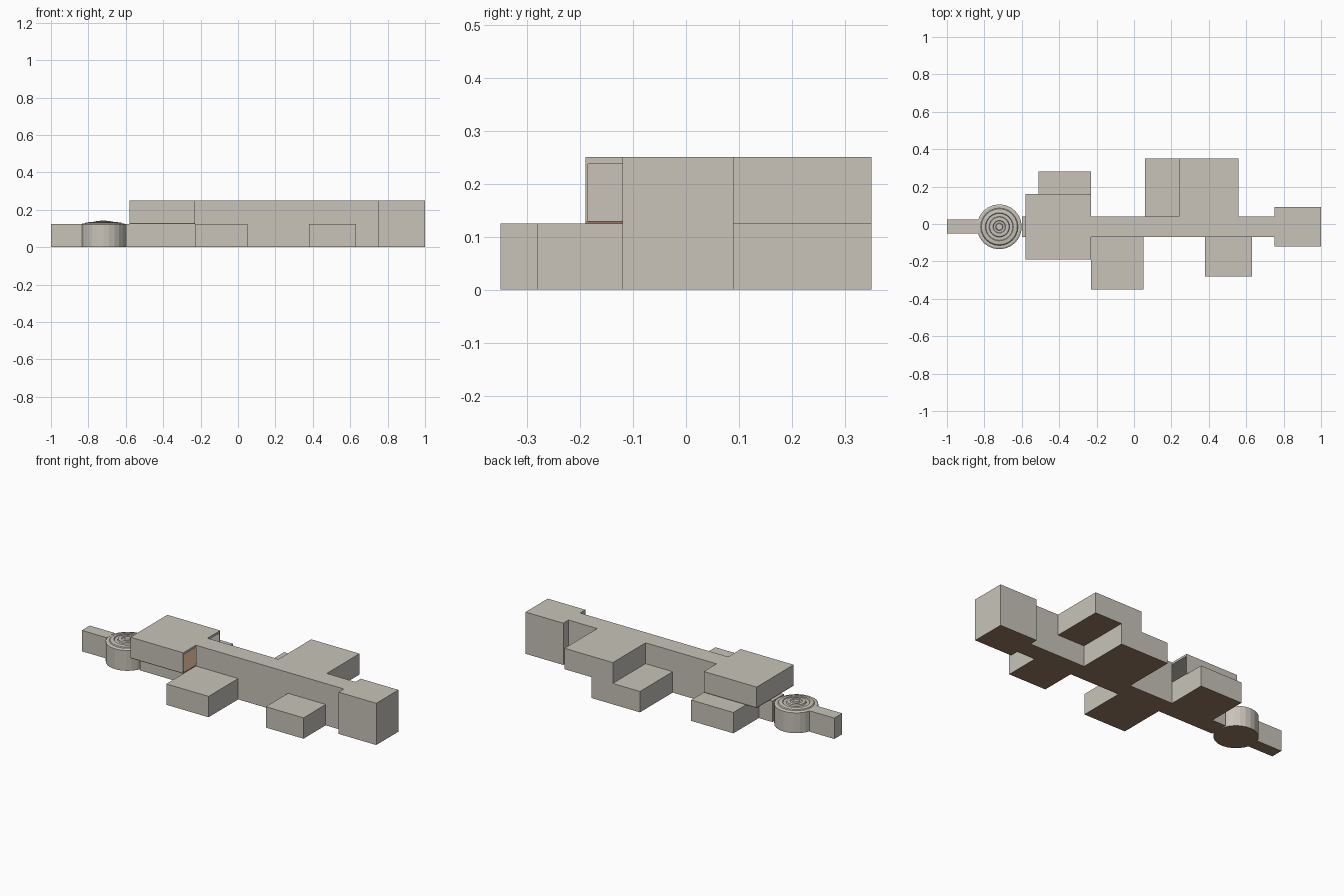
import bpy, bmesh, math
from mathutils import Vector

old = bpy.data.objects.get("Cube")
if old:
    bpy.data.objects.remove(old, do_unlink=True)


def material(name, rgb):
    m = bpy.data.materials.new(name)
    m.use_nodes = True
    colour = (*rgb, 1)
    m.diffuse_color = colour
    m.node_tree.nodes["Principled BSDF"].inputs["Base Color"].default_value = colour
    return m


hull = material("warm grey hull", (0.58, 0.55, 0.49))
under = material("brown underside", (0.31, 0.20, 0.13))


def finish(name, bm, paint_bottom=True):
    """Make an object; faces that point down take the underside colour."""
    bmesh.ops.recalc_face_normals(bm, faces=bm.faces)
    bm.normal_update()
    for f in bm.faces:
        f.material_index = int(paint_bottom and f.normal.z < -0.9)
    mesh = bpy.data.meshes.new(name)
    bm.to_mesh(mesh)
    bm.free()
    mesh.materials.append(hull)
    mesh.materials.append(under)
    obj = bpy.data.objects.new(name, mesh)
    bpy.context.collection.objects.link(obj)
    return obj


def box(name, x, y, z, paint_bottom=True):
    bm = bmesh.new()
    bmesh.ops.create_cube(bm, size=1)
    for v in bm.verts:
        v.co = Vector(r[0] if c < 0 else r[1] for c, r in zip(v.co, (x, y, z)))
    return finish(name, bm, paint_bottom)


# Levels shared by the blocks
LOW, HIGH, FULL = (0, 0.125), (0.125, 0.25), (0, 0.25)
SPINE_Y = (-0.07, 0.04)

# Central spine, its low front neck and the tail block
box("spine", (-0.23, 0.75), SPINE_Y, FULL)
box("neck", (-0.6, -0.23), SPINE_Y, LOW)
box("tail_block", (0.75, 1.0), (-0.12, 0.09), FULL)

# Side blocks
box("front_large_block", (-0.23, 0.05), (-0.35, -0.07), LOW)
box("front_small_block", (0.38, 0.63), (-0.28, -0.07), LOW)
box("back_low_block", (0.06, 0.38), (0.04, 0.35), LOW)
box("back_high_block", (0.24, 0.56), (0.04, 0.35), HIGH)
box("back_end_block", (-0.51, -0.23), (0.04, 0.28), LOW)

# Open-ended bay made of thin plates
bx, by, t = (-0.58, -0.23), (-0.19, 0.16), 0.005
walls = (0.13, 0.237)
floor = box("bay_floor", bx, by, (0.125, 0.13))
for f in floor.data.polygons:
    f.material_index = 1
box("bay_roof", bx, by, (0.237, 0.25), False)
box("bay_front_wall", bx, (by[0], by[0] + t), walls, False)
box("bay_back_wall", bx, (by[1] - t, by[1]), walls, False)
box("bay_end_wall", (bx[0], bx[0] + t), by, walls, False)

# Round turret with a ringed, gently domed top
profile = [(0.12, 0), (0.12, 0.122), (0.112, 0.126), (0.1, 0.126), (0.096, 0.131),
           (0.075, 0.134), (0.072, 0.13), (0.055, 0.13), (0.052, 0.138),
           (0.034, 0.139), (0.031, 0.135), (0.02, 0.135), (0.017, 0.142)]
SIDES = 24
bm = bmesh.new()
rings = []
for r, z in profile:
    angles = [2 * math.pi * i / SIDES for i in range(SIDES)]
    rings.append([bm.verts.new((-0.72 + r * math.cos(a), -0.015 + r * math.sin(a), z))
                  for a in angles])
for a, b in zip(rings, rings[1:]):
    for i in range(SIDES):
        j = (i + 1) % SIDES
        bm.faces.new((a[i], a[j], b[j], b[i]))
bm.faces.new(rings[0][::-1])
bm.faces.new(rings[-1])
finish("turret", bm)

# Nose bar
box("nose_bar", (-1.0, -0.835), (-0.05, 0.025), LOW)
